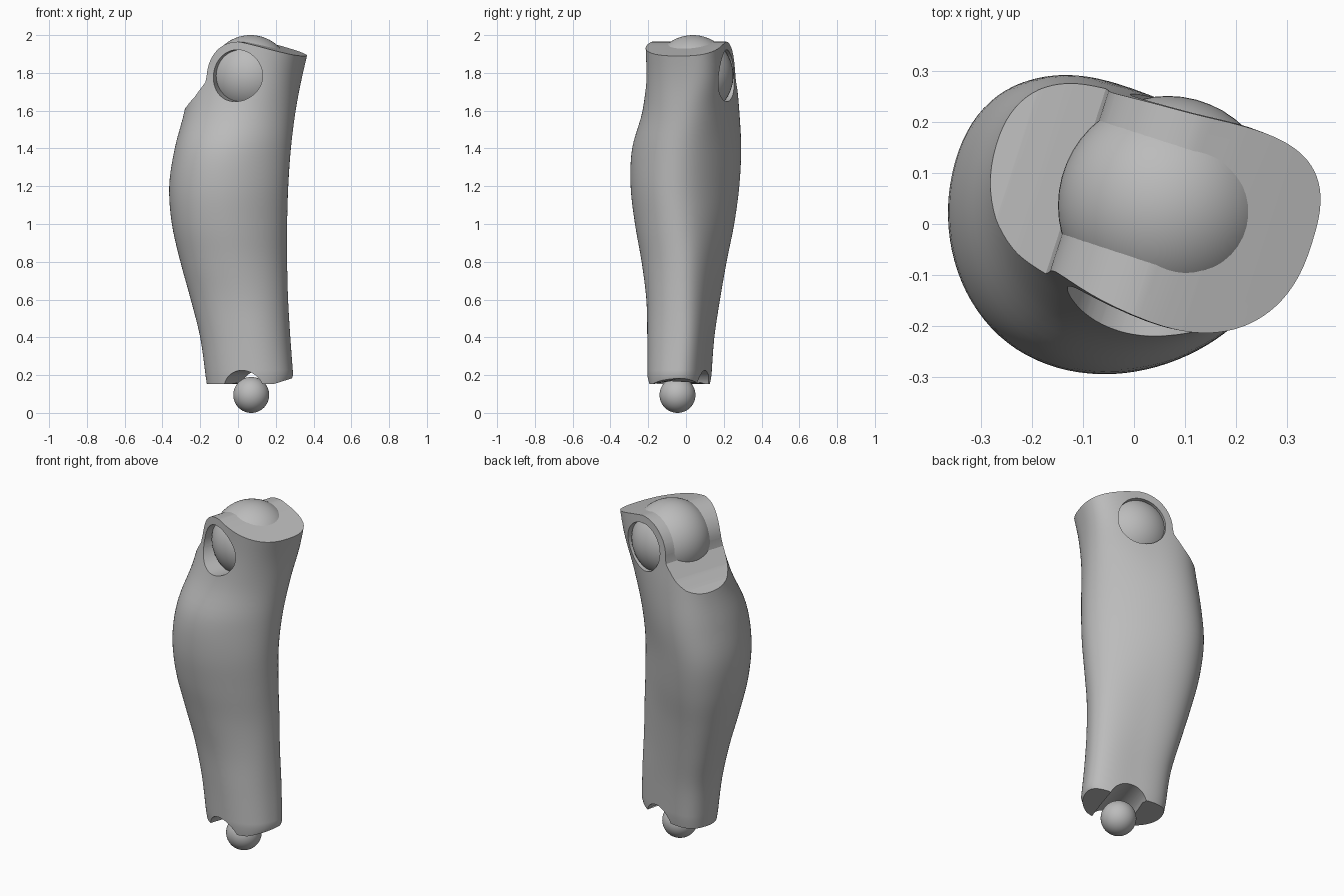
import bpy, bmesh, math
from mathutils import Vector, Matrix

default = bpy.data.objects.get("Cube")
if default:
    bpy.data.objects.remove(default)

grey = bpy.data.materials.new("plain grey")
grey.use_nodes = True
grey.diffuse_color = (0.5, 0.5, 0.5, 1)
grey.node_tree.nodes["Principled BSDF"].inputs["Base Color"].default_value = (0.5, 0.5, 0.5, 1)

# Local frame: X = shin forward, Y = knee hinge axis
TURN = Matrix.Rotation(math.radians(-18), 4, "Z")
KNEE = Vector((0.066, 0.036, 1.785))
ANKLE = Vector((0.07, -0.045, 0.095))
SIDES = 96


def make(name, bm, matrix=Matrix()):
    bmesh.ops.recalc_face_normals(bm, faces=bm.faces)
    mesh = bpy.data.meshes.new(name)
    bm.to_mesh(mesh)
    bm.free()
    mesh.materials.append(grey)
    obj = bpy.data.objects.new(name, mesh)
    obj.matrix_world = matrix
    bpy.context.collection.objects.link(obj)
    return obj


def activate(obj):
    bpy.ops.object.select_all(action="DESELECT")
    obj.select_set(True)
    bpy.context.view_layer.objects.active = obj


def ball(name, centre, radius):
    bm = bmesh.new()
    bmesh.ops.create_uvsphere(bm, u_segments=48, v_segments=32, radius=radius)
    obj = make(name, bm, Matrix.Translation(centre))
    activate(obj)
    bpy.ops.object.shade_smooth()


def prism(name, profile, centre):
    """Profile in forward/up, extruded along the hinge axis."""
    bm = bmesh.new()
    face = bm.faces.new([bm.verts.new((f, -0.6, z)) for f, z in profile])
    new = bmesh.ops.extrude_face_region(bm, geom=[face])["geom"]
    bmesh.ops.translate(bm, vec=(0, 1.2, 0), verts=[v for v in new if isinstance(v, bmesh.types.BMVert)])
    return make(name, bm, Matrix.Translation(centre) @ TURN)


def arc(radius, start, end, steps):
    angles = [math.radians(start + (end - start) * i / steps) for i in range(steps + 1)]
    return [(radius * math.cos(a), radius * math.sin(a)) for a in angles]


def section(z, x0, x1, y0, y1, length, width, power, taper, bow):
    """Rounded, turned and slightly bowed cross-section fitted to the given bounds."""
    pts = []
    for i in range(SIDES):
        t = 2 * math.pi * i / SIDES
        c, s = math.cos(t), math.sin(t)
        f = math.copysign(abs(c) ** (2 / power), c)
        a = math.copysign(abs(s) ** (2 / power), s) * (1 - taper * f) + bow * f * f
        pts.append(TURN @ Vector((f * length, a * width, 0)))
    xs, ys = [p.x for p in pts], [p.y for p in pts]
    fit = lambda v, vals, lo, hi: lo + (hi - lo) * (v - min(vals)) / (max(vals) - min(vals))
    return [Vector((fit(p.x, xs, x0, x1), fit(p.y, ys, y0, y1), z)) for p in pts]


def catmull(p, q, r, s, t):
    return tuple(0.5 * (2 * b + (c - a) * t + (2 * a - 5 * b + 4 * c - d) * t * t
                        + (3 * b - a - 3 * c + d) * t ** 3) for a, b, c, d in zip(p, q, r, s))


# Shin: z, x bounds, y bounds, length, width, roundness, taper, bow
rows = [
    (0.20, -.172, .292, -.205, .135, .24, .17, 2.4, 0, .2),
    (0.40, -.200, .277, -.205, .150, .24, .18, 2.4, 0, .2),
    (0.60, -.250, .265, -.210, .180, .27, .20, 2.3, .05, .2),
    (0.80, -.305, .260, -.235, .215, .30, .23, 2.2, .1, .2),
    (1.00, -.350, .260, -.270, .255, .34, .26, 2.1, .15, .17),
    (1.20, -.364, .266, -.293, .282, .36, .27, 2.05, .17, .16),
    (1.40, -.335, .280, -.285, .292, .35, .27, 2.05, .15, .16),
    (1.60, -.283, .305, -.230, .282, .32, .23, 2.2, .05, .17),
    (1.80, -.252, .344, -.210, .265, .31, .21, 2.5, -.1, .2),
    (2.05, -.230, .404, -.220, .250, .32, .20, 2.6, -.12, .2),
]
path = [rows[0]] + rows + [rows[-1]]
STEPS = 5
stations = [catmull(*path[i:i + 4], k / STEPS) for i in range(len(rows) - 1) for k in range(STEPS)]
loops = [section(*s) for s in stations + [rows[-1]]]

# Slightly rounded bottom lip, rising at the front
lip = []
for p in loops[0]:
    lip.append(Vector((0.06 + (p.x - 0.06) * .97, -.035 + (p.y + .035) * .95,
                       0.152 + max(0, p.x - 0.19) * .3)))
loops.insert(0, lip)

bm = bmesh.new()
rings = [[bm.verts.new(p) for p in loop] for loop in loops]
for low, high in zip(rings, rings[1:]):
    for i in range(SIDES):
        j = (i + 1) % SIDES
        bm.faces.new((low[i], low[j], high[j], high[i]))
bm.faces.new(rings[0])
bm.faces.new(rings[-1])
shin = make("shin", bm)

# Cutters: knee top with rear ledge, hinge bore, ankle groove
top_profile = ([(-.6, .4), (-.6, -.22), (-.36, -.185), (-.31, -.16), (-.25, -.11), (-.186, -.035)]
               + arc(.18, 180, 85, 20) + [(.1, .16), (.2, .132), (.3, .102), (.6, .02), (.6, .4)])
cutters = [
    prism("knee_top_cutter", top_profile, KNEE),
    prism("hinge_bore_cutter", arc(.137, 0, 354.375, 63), KNEE),
    prism("ankle_groove_cutter", arc(.108, 0, 354.375, 63), ANKLE + Vector((0, 0, .022))),
]
activate(shin)
for cutter in cutters:
    mod = shin.modifiers.new(cutter.name, "BOOLEAN")
    mod.operation, mod.solver, mod.object = "DIFFERENCE", "EXACT", cutter
    bpy.ops.object.modifier_apply(modifier=mod.name)
for cutter in cutters:
    bpy.data.objects.remove(cutter)
activate(shin)
bpy.ops.object.shade_smooth_by_angle(angle=math.radians(30))

# Joint balls
ball("knee_ball", KNEE, .215)
ball("ankle_ball", ANKLE, .095)
